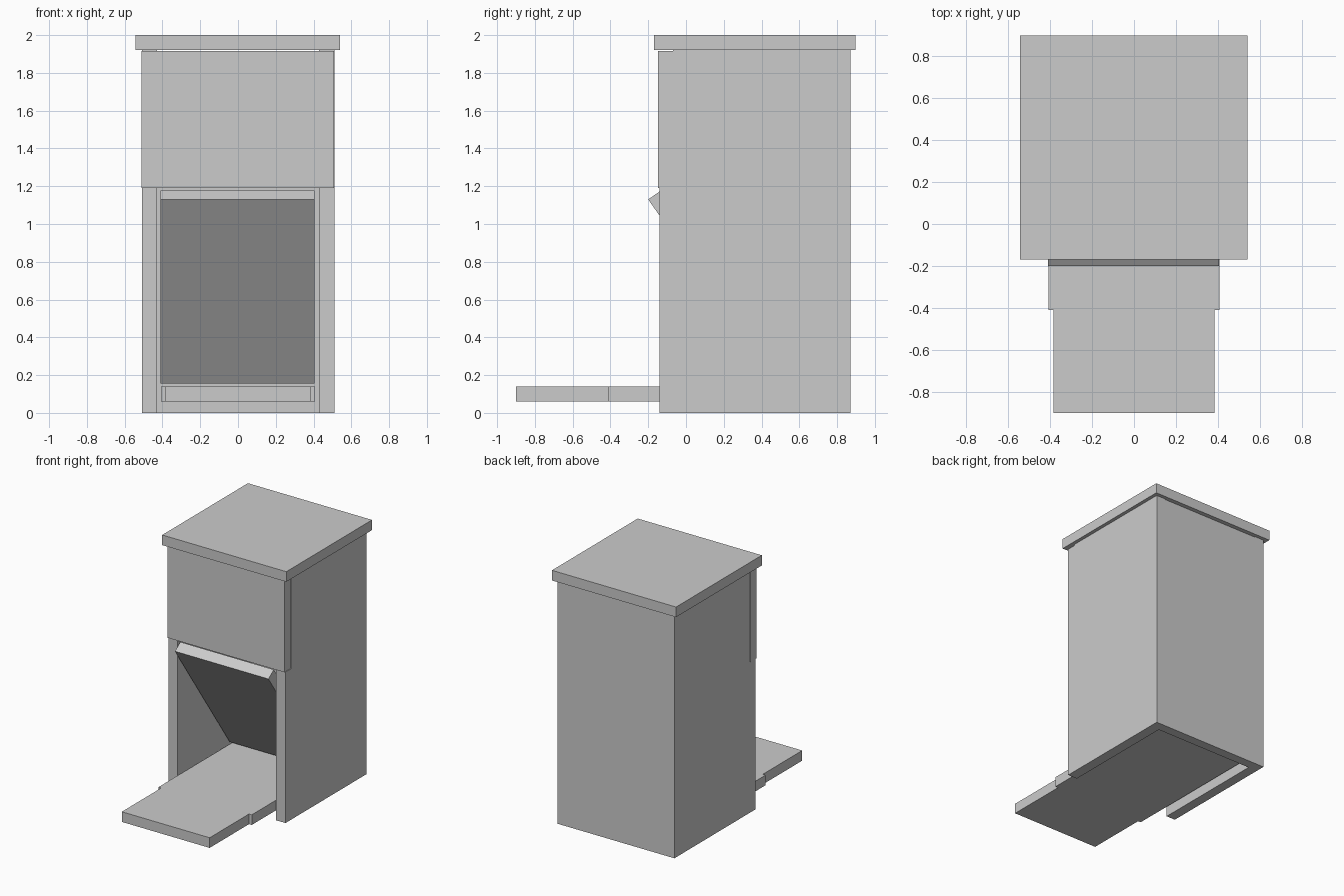
import bpy, bmesh, math

if "Cube" in bpy.data.objects:
    bpy.data.objects.remove(bpy.data.objects["Cube"])


def prism(name, profile, lo, hi, axis):
    """Extrude a closed 2D profile along x (profile = y,z) or z (profile = x,y)."""
    bm = bmesh.new()

    def point(p, t):
        return (t, p[0], p[1]) if axis == 'x' else (p[0], p[1], t)

    face = bm.faces.new([bm.verts.new(point(p, lo)) for p in profile])
    ext = bmesh.ops.extrude_face_region(bm, geom=[face])
    step = (hi - lo, 0, 0) if axis == 'x' else (0, 0, hi - lo)
    bmesh.ops.translate(bm, vec=step,
                        verts=[g for g in ext['geom'] if isinstance(g, bmesh.types.BMVert)])
    bmesh.ops.recalc_face_normals(bm, faces=bm.faces)
    me = bpy.data.meshes.new(name)
    bm.to_mesh(me)
    bm.free()
    ob = bpy.data.objects.new(name, me)
    bpy.context.collection.objects.link(ob)
    return ob


def board(name, x, y, z):
    """Rectangular board from three (min, max) ranges."""
    return prism(name, [(x[0], y[0]), (x[1], y[0]), (x[1], y[1]), (x[0], y[1])],
                 z[0], z[1], 'z')


# Side walls, notched at the top front to take the front panel
side = [(-0.14, 0), (0.87, 0), (0.87, 1.92), (-0.07, 1.92), (-0.07, 1.19), (-0.14, 1.19)]
prism("left_wall", side, -0.508, -0.43, 'x')
prism("right_wall", side, 0.43, 0.512, 'x')

# Back wall, front panel and lid
board("back_wall", (-0.43, 0.43), (0.795, 0.87), (0, 1.915))
board("front_panel", (-0.512, 0.507), (-0.148, -0.07), (1.19, 1.915))
board("lid", (-0.542, 0.54), (-0.17, 0.898), (1.92, 2.0))

# Sloping feed board leaning out of the opening
a = math.radians(35)
length, thick = 1.19, 0.083
y0, z0 = -0.2, 1.13
dy, dz = length * math.sin(a), -length * math.cos(a)
ny, nz = thick * math.cos(a), thick * math.sin(a)
prism("feed_slope", [(y0, z0), (y0 + dy, z0 + dz),
                     (y0 + dy + ny, z0 + dz + nz), (y0 + ny, z0 + nz)],
      -0.41, 0.405, 'x')

# Floor tread, stepped narrower where it sticks out in front
half = [(0.383, -0.9), (0.383, -0.41), (0.407, -0.41), (0.407, 0.79)]
prism("floor_tread", half + [(-x, y) for x, y in reversed(half)], 0.06, 0.14, 'z')
